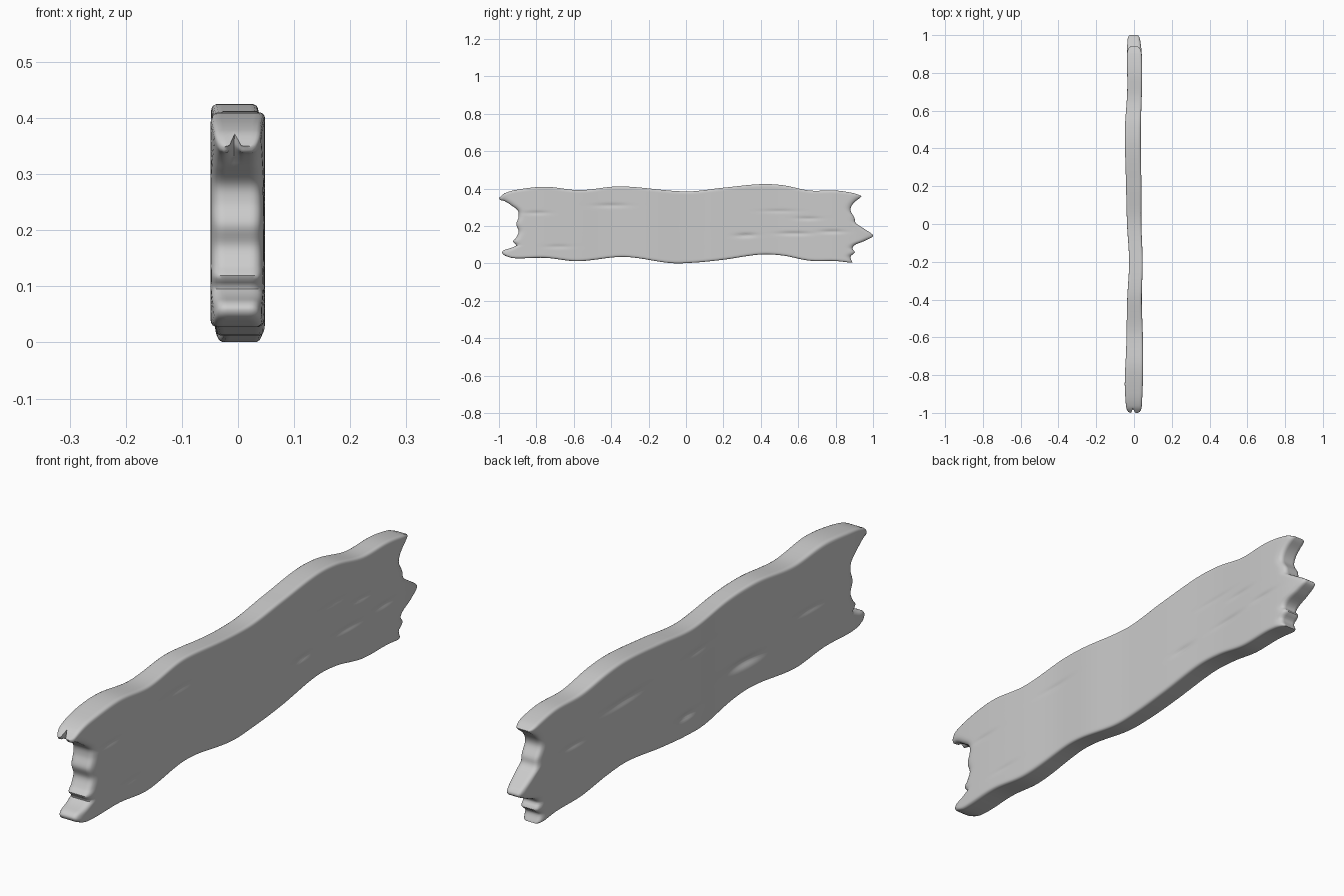
import bpy, bmesh, math

if "Cube" in bpy.data.objects:
    bpy.data.objects.remove(bpy.data.objects["Cube"])


def curve(pts):
    """Smooth interpolation through (position, value) points."""
    def slope(i):
        a, b = pts[max(i - 1, 0)], pts[min(i + 1, len(pts) - 1)]
        return (b[1] - a[1]) / (b[0] - a[0])

    def f(t):
        t = min(max(t, pts[0][0]), pts[-1][0])
        i = 0
        while i < len(pts) - 2 and t > pts[i + 1][0]:
            i += 1
        (x0, y0), (x1, y1) = pts[i], pts[i + 1]
        d = x1 - x0
        s = (t - x0) / d
        return (y0 * (1 + 2 * s) * (1 - s) ** 2 + y1 * s * s * (3 - 2 * s)
                + d * slope(i) * s * (1 - s) ** 2 - d * slope(i + 1) * s * s * (1 - s))
    return f


# Wavy long edges: (y, z)
top = curve([(-1, .35), (-.97, .375), (-.9, .395), (-.75, .41), (-.57, .392), (-.35, .412),
             (0, .385), (.2, .405), (.4, .424), (.52, .418), (.66, .39), (.8, .39),
             (.9, .375), (.94, .36), (1, .34)])
bottom = curve([(-1, .055), (-.97, .042), (-.92, .028), (-.75, .03), (-.58, .012), (-.33, .035),
                (-.08, .002), (.05, .005), (.2, .02), (.4, .048), (.52, .042), (.66, .015),
                (.8, .013), (.89, .004), (1, .004)])


# Broken ends: (z, y), converted to the height fraction of the board
def end(pts):
    return curve([((z - bottom(y)) / (top(y) - bottom(y)), y) for z, y in pts])


left = end([(.027, -.93), (.045, -.975), (.07, -.975), (.085, -.93), (.096, -.908), (.118, -.925),
            (.135, -.91), (.17, -.895), (.21, -.907), (.25, -.895), (.283, -.90), (.315, -.94),
            (.338, -.99), (.35, -1.0)])
right = end([(.005, .89), (.037, .88), (.06, .903), (.08, .89), (.1, .905), (.123, .96), (.15, 1.0),
             (.187, .95), (.214, .91), (.246, .90), (.283, .88), (.315, .89), (.35, .93), (.36, .94)])

# Outer limits of the two broad faces: (y, x)
face_neg = curve([(-1, -.04), (-.85, -.049), (-.65, -.041), (-.4, -.036), (-.2, -.026), (0, -.037),
                  (.2, -.042), (.5, -.048), (.7, -.036), (.9, -.037), (1, -.034)])
face_pos = curve([(-1, .04), (-.8, .048), (-.6, .047), (-.4, .041), (-.2, .046), (0, .039),
                  (.2, .039), (.5, .036), (.75, .043), (.9, .041), (1, .03)])

# Wood-grain gouges: side, y, z, half length, half height, depth
gouges = [(-1, .42, .28, .13, .013, .007), (-1, -.3, .14, .09, .016, .012),
          (-1, .05, .08, .05, .012, .009), (-1, -.02, .29, .08, .010, .005),
          (-1, .7, .22, .06, .009, .005), (-1, -.65, .2, .08, .01, .005),
          (1, -.4, .31, .08, .010, .004), (1, -.8, .27, .06, .009, .004),
          (1, .32, .15, .05, .010, .006), (1, .58, .16, .08, .009, .005),
          (1, .78, .17, .06, .009, .005), (1, .5, .28, .09, .008, .003),
          (1, -.68, .09, .06, .009, .003), (1, .65, .24, .06, .008, .004)]


def soft(d, size, low):
    s = min(d / size, 1)
    return low + (1 - low) * math.sqrt(max(0, 1 - (1 - s) ** 2))


def spaced(n, near):
    rim = [0] + near
    a = near[-1]
    return rim + [a + (1 - 2 * a) * i / n for i in range(1, n)] + [1 - r for r in reversed(rim)]


U = spaced(120, [.002, .005, .009, .014, .02])
V = spaced(56, [.007, .018, .034])
W = [-1, -.75, -.5, -.25, 0, .25, .5, .75, 1]


def position(u, v, w):
    y0, y1 = left(v), right(v)
    y = y0 + (y1 - y0) * u
    # split groove in the upper left splinter
    if u < .02:
        y += .025 * (1 - u / .02) * math.exp(-((w + .25) / .3) ** 2) * max(0, v - .8) * 5
    z = bottom(y) + (top(y) - bottom(y)) * v
    a, b = face_neg(y), face_pos(y)
    du = min(u, 1 - u) * 1.9
    dv = min(v, 1 - v) * .39
    half = (b - a) / 2 * soft(du, .035, .62) * soft(dv, .013, .8)
    x = (a + b) / 2 + w * half
    for side, gy, gz, ly, lz, depth in gouges:
        if w * side > 0:
            x -= depth * w * math.exp(-((y - gy) / ly) ** 2 - ((z - gz) / lz) ** 2)
    return x, y, z


# Plank: surface of a warped lattice
bm = bmesh.new()
cache = {}


def vert(i, j, k):
    if (i, j, k) not in cache:
        cache[i, j, k] = bm.verts.new(position(U[i], V[j], W[k]))
    return cache[i, j, k]


def sheet(na, nb, at):
    for a in range(na):
        for b in range(nb):
            bm.faces.new([vert(*at(a, b)), vert(*at(a + 1, b)),
                          vert(*at(a + 1, b + 1)), vert(*at(a, b + 1))])


n, m, p = len(U) - 1, len(V) - 1, len(W) - 1
for k in (0, p):
    sheet(n, m, lambda a, b: (a, b, k))
for j in (0, m):
    sheet(n, p, lambda a, b: (a, j, b))
for i in (0, n):
    sheet(m, p, lambda a, b: (i, a, b))
bmesh.ops.recalc_face_normals(bm, faces=bm.faces[:])

mesh = bpy.data.meshes.new("wooden_plank")
bm.to_mesh(mesh)
bm.free()
plank = bpy.data.objects.new("wooden_plank", mesh)
bpy.context.collection.objects.link(plank)
bpy.context.view_layer.objects.active = plank
plank.select_set(True)
bpy.ops.object.shade_smooth_by_angle(angle=math.radians(50))
